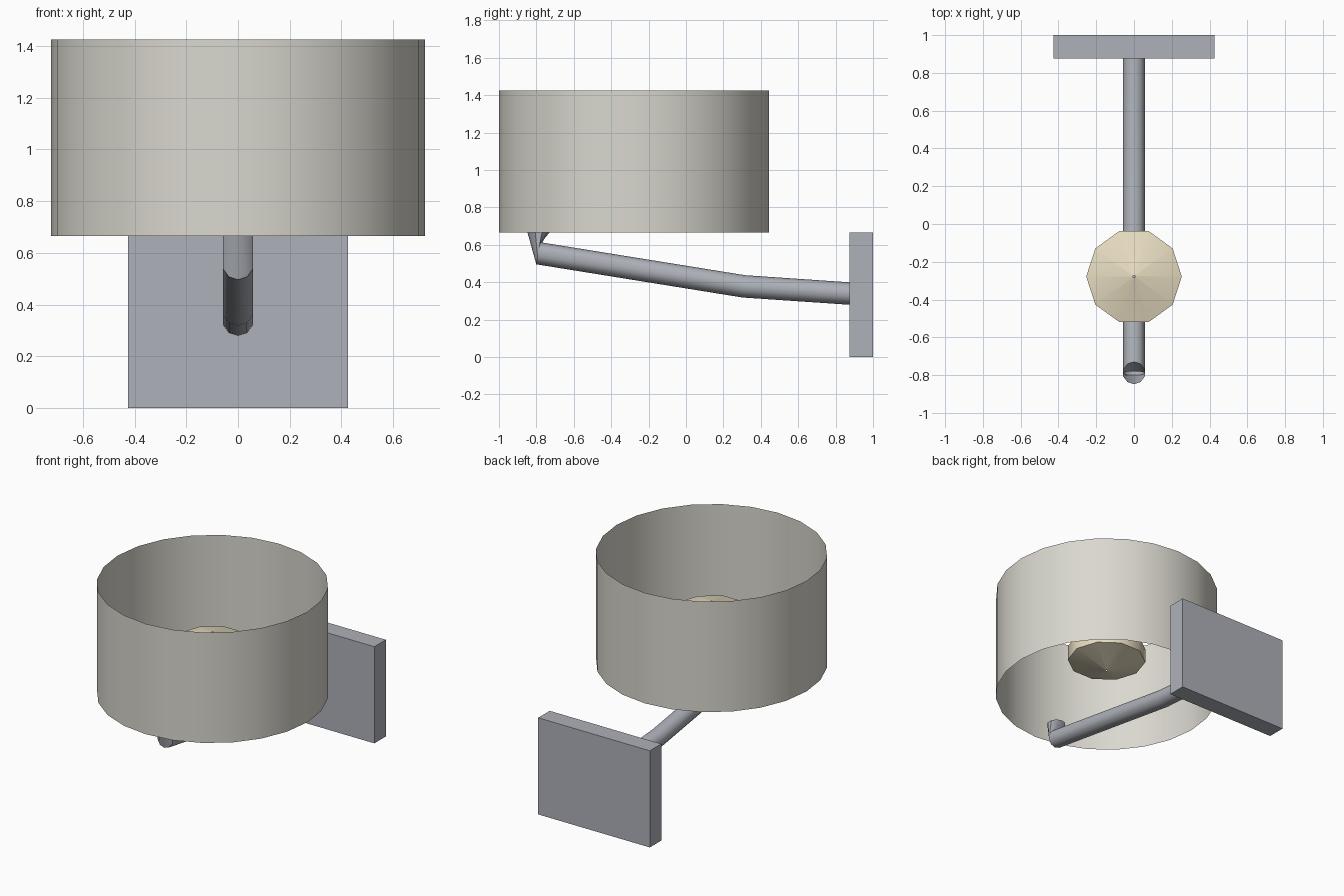
import bpy, bmesh, math
from mathutils import Vector

if "Cube" in bpy.data.objects:
    bpy.data.objects.remove(bpy.data.objects["Cube"])


def material(name, rgb):
    m = bpy.data.materials.new(name)
    m.diffuse_color = (*rgb, 1)
    m.use_nodes = True
    m.node_tree.nodes["Principled BSDF"].inputs["Base Color"].default_value = m.diffuse_color
    return m


metal = material("grey_metal", (0.42, 0.44, 0.48))
fabric = material("shade_fabric", (0.70, 0.685, 0.62))
glass = material("warm_glass", (0.80, 0.72, 0.53))


def skin(name, rings, mat, angle):
    """Join successive vertex rings with quads, leaving the ends open."""
    bm = bmesh.new()
    loops = [[bm.verts.new(p) for p in ring] for ring in rings]
    for a, b in zip(loops, loops[1:]):
        n = len(a)
        for i in range(n):
            j = (i + 1) % n
            bm.faces.new((a[i], a[j], b[j], b[i]))
    bmesh.ops.recalc_face_normals(bm, faces=bm.faces)
    mesh = bpy.data.meshes.new(name)
    bm.to_mesh(mesh)
    bm.free()
    ob = bpy.data.objects.new(name, mesh)
    bpy.context.collection.objects.link(ob)
    mesh.materials.append(mat)
    bpy.ops.object.select_all(action='DESELECT')
    ob.select_set(True)
    bpy.context.view_layer.objects.active = ob
    bpy.ops.object.shade_smooth_by_angle(angle=math.radians(angle))
    return ob


def ring(center, u, v, r, n):
    u, v = Vector(u).normalized(), Vector(v).normalized()
    return [Vector(center) + r * (math.cos(t) * u + math.sin(t) * v)
            for t in (2 * math.pi * i / n for i in range(n))]


def lathe(name, profile, y, n, mat, angle):
    rings = [ring((0, y, z), (1, 0, 0), (0, 1, 0), r, n) for r, z in profile]
    return skin(name, rings, mat, angle)


AXIS_Y = -0.278

# Wall plate
bpy.ops.mesh.primitive_cube_add(size=1, location=(0, 0.9375, 0.3325))
plate = bpy.context.object
plate.name = "wall_plate"
plate.scale = (0.85, 0.125, 0.665)
bpy.ops.object.transform_apply(location=False, rotation=False, scale=True)
plate.data.materials.append(metal)

# Bent tube arm: (y, z) of each ring and the (y, z) direction of its height
stations = [((0.90, 0.338), (0, 1)),
            ((0.31, 0.378), (0.11, 1)),
            ((-0.79, 0.555), (0.18, 1)),
            ((-0.788, 0.668), (1, 0))]
skin("arm", [ring((0, y, z), (0, *up), (1, 0, 0), 0.06, 10)
             for (y, z), up in stations], metal, 40)

# Open drum shade
lathe("lamp_shade", [(0.7225, 0.665), (0.7225, 1.425)], AXIS_Y, 24, fabric, 30)

# Faceted bulb with pinhole poles
lathe("bulb", [(0.006, 0.847), (0.253, 0.918), (0.253, 1.018), (0.006, 1.09)],
      AXIS_Y, 10, glass, 40)
